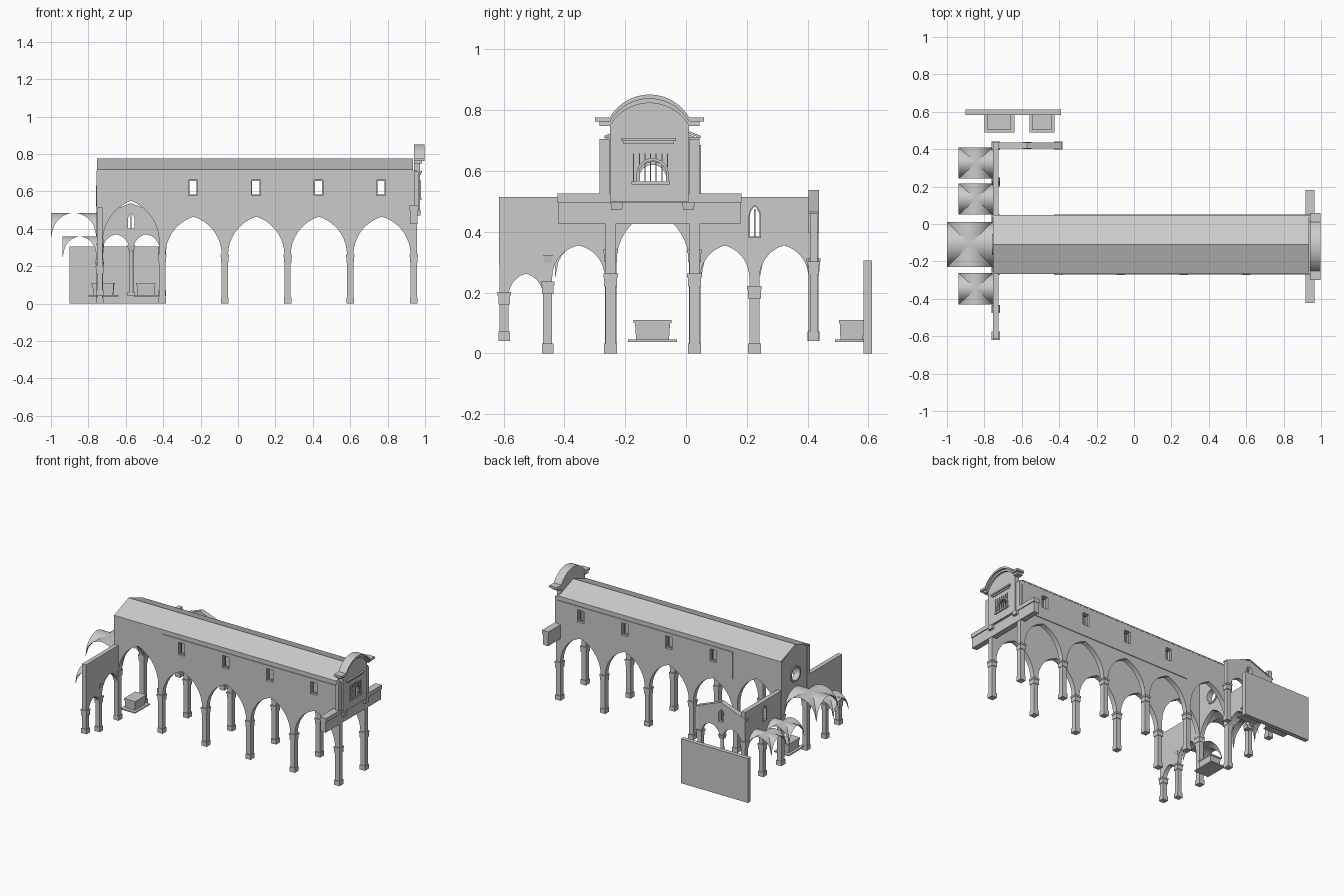
import bpy, bmesh, math
from mathutils import Matrix

if "Cube" in bpy.data.objects:
    bpy.data.objects.remove(bpy.data.objects["Cube"])

MID = -0.11  # nave centre line in y


def link(name, mesh):
    ob = bpy.data.objects.new(name, mesh)
    bpy.context.scene.collection.objects.link(ob)
    return ob


def box(name, x0, x1, y0, y1, z0, z1, taper=1.0):
    bm = bmesh.new()
    bmesh.ops.create_cube(bm, size=1)
    for v in bm.verts:
        k = taper if v.co.z < 0 else 1
        v.co = ((x0 + x1) / 2 + v.co.x * k * (x1 - x0),
                (y0 + y1) / 2 + v.co.y * k * (y1 - y0),
                z0 + (v.co.z + .5) * (z1 - z0))
    me = bpy.data.meshes.new(name)
    bm.to_mesh(me)
    bm.free()
    return link(name, me)


def slab(name, axis, at, thick, loops):
    """Upright slab from an outline plus holes; axis is the slab's normal."""
    cu = bpy.data.curves.new(name, 'CURVE')
    cu.dimensions, cu.fill_mode, cu.extrude = '2D', 'BOTH', thick / 2
    for pts in loops:
        sp = cu.splines.new('POLY')
        sp.points.add(len(pts) - 1)
        for p, (u, v) in zip(sp.points, pts):
            p.co = (u, v, 0, 1)
        sp.use_cyclic_u = True
    tmp = bpy.data.objects.new(name + "_tmp", cu)
    me = bpy.data.meshes.new_from_object(tmp)
    bpy.data.objects.remove(tmp)
    if axis == 'Y':
        m = Matrix(((1, 0, 0, 0), (0, 0, -1, at), (0, 1, 0, 0), (0, 0, 0, 1)))
    else:
        m = Matrix(((0, 0, 1, at), (1, 0, 0, 0), (0, 1, 0, 0), (0, 0, 0, 1)))
    me.transform(m)
    bm = bmesh.new()
    bm.from_mesh(me)
    bmesh.ops.remove_doubles(bm, verts=bm.verts, dist=1e-5)
    bmesh.ops.recalc_face_normals(bm, faces=bm.faces)
    bm.to_mesh(me)
    bm.free()
    me.name = name
    return link(name, me)


def arch(u0, u1, spring, apex, n=9):
    """Pointed (or round) arch points from left to right springing."""
    a, r, m = (u1 - u0) / 2, apex - spring, (u0 + u1) / 2
    c = max((r * r - a * a) / (2 * a), 0)
    R, k = a + c, math.acos(c / (a + c))
    s = r / (R * math.sin(k))
    half = [(R * math.cos(k * i / n) - c, spring + s * R * math.sin(k * i / n)) for i in range(n + 1)]
    return [(m - u, z) for u, z in half] + [(m + u, z) for u, z in half[-2::-1]]


def lancet(u0, u1, z0, spring, apex):
    return [(u0, z0)] + arch(u0, u1, spring, apex) + [(u1, z0)]


def rect(u0, u1, z0, z1):
    return [(u0, z0), (u0, z1), (u1, z1), (u1, z0)]


def arcade(piers, arches, top):
    pts = []
    for i, (a, b, z) in enumerate(piers):
        pts += [(a, z), (b, z)]
        if i < len(arches):
            pts += arch(b, piers[i + 1][0], *arches[i])
    return pts + top


def pier_trim(name, x, y, w, d, z0, cap):
    box(name + "_base", x - w / 2 - .004, x + w / 2 + .004, y - d / 2 - .004, y + d / 2 + .004, z0, z0 + .032)
    box(name + "_capital", x - w / 2 - .004, x + w / 2 + .004, y - d / 2 - .004, y + d / 2 + .004, cap - .03, cap)
    box(name + "_abacus", x - w / 2 - .007, x + w / 2 + .007, y - d / 2 - .007, y + d / 2 + .007, cap, cap + .012)


# Nave side walls with arcades, clerestory windows and outer panels
xs = [-.74, -.405, -.07, .265, .60, .94]
wx = [-.24, .095, .43, .765]
holes = [rect(x - .024, x + .024, .578, .662) for x in wx]
for side, s in (("front", -1), ("back", 1)):
    y = MID + s * .138
    out = arcade([(x - .017, x + .017, 0) for x in xs], [(.33, .55)] + [(.26, .465)] * 4,
                 [(.957, .712), (-.757, .712)])
    slab(f"nave_wall_{side}", 'Y', y, .034, [out] + holes)
    slab(f"clerestory_panel_{side}", 'Y', y + s * .019, .006, [rect(-.39, .945, .5, .685)] + holes)
    for i, x in enumerate(wx):
        slab(f"window_frame_{side}_{i}", 'Y', y, .012,
             [rect(x - .025, x + .025, .577, .663), rect(x - .019, x + .019, .584, .656)])
    for i, x in enumerate(xs):
        pier_trim(f"pier_{side}_{i}", x, y, .032, .034, 0, .33 if i == 0 else .25)

# Nave roof
slab("nave_roof", 'X', .09, 1.69, [[(MID - .158, .708), (MID, .768), (MID + .158, .708),
                                    (MID + .158, .716), (MID, .776), (MID - .158, .716)]])

# Cross wall with chapel arches, gable and round window
top = [(.435, .515), (.045, .515), (.045, .705), (MID, .77), (-.265, .705), (-.265, .515), (-.615, .515)]
piers = [(-.613, -.583, .04), (-.47, -.44, 0), (-.267, -.229, 0), (.01, .047, 0), (.208, .242, 0), (.403, .435, .04)]
oculus = [(MID + .045 * math.cos(t * math.pi / 12), .575 + .045 * math.sin(t * math.pi / 12)) for t in range(24)]
ring = [(MID + (u - MID) * 1.25, .575 + (v - .575) * 1.25) for u, v in oculus]
win = lancet(.21, .242, .385, .45, .482)
slab("cross_wall", 'X', -.74, .03,
     [arcade(piers, [(.19, .262), (.25, .355), (.30, .47), (.25, .355), (.25, .355)], top), oculus, win])
slab("round_window_frame", 'X', -.74, .04, [ring, oculus])
slab("cross_wall_window_frame", 'X', -.74, .04, [lancet(.206, .246, .38, .45, .488), win])
box("cross_wall_mullion", -.745, -.735, .2235, .2285, .385, .475)
for i, ((a, b, z), cap) in enumerate(zip(piers, (.19, .225, .24, .24, .21, .30))):
    if i not in (2, 3):
        pier_trim(f"cross_pier_{i}", -.74, (a + b) / 2, .032, b - a, z, cap)
box("wall_corbel", -.757, -.72, -.47, -.437, .298, .323, .8)

# Transept end wall: twin arches, slender column, lancet, gabled top
lx = lancet(-.588, -.554, .402, .45, .482)
slab("transept_wall", 'Y', .42, .026,
     [arcade([(-.757, -.722, .04), (-.582, -.56, .30), (-.42, -.39, .04)], [(.29, .37)] * 2,
             [(-.39, .46), (-.572, .53), (-.757, .46)]), lx])
slab("transept_window_frame", 'Y', .42, .036, [lancet(-.594, -.548, .396, .45, .49), lx])
box("transept_mullion", -.5735, -.5685, .415, .425, .402, .475)
slab("transept_coping", 'Y', .42, .034, [[(-.762, .458), (-.572, .529), (-.385, .458), (-.385, .465),
                                          (-.572, .537), (-.762, .465)]])
bm = bmesh.new()
bmesh.ops.create_cone(bm, cap_ends=True, segments=16, radius1=.013, radius2=.011, depth=.24,
                      matrix=Matrix.Translation((-.571, .42, .18)))
me = bpy.data.meshes.new("transept_column")
bm.to_mesh(me)
bm.free()
link("transept_column", me)
box("column_base", -.59, -.552, .402, .438, .04, .062)
box("column_capital", -.592, -.55, .402, .438, .285, .312, .7)
pier_trim("transept_pier", -.405, .42, .03, .028, .04, .29)


# Groin vaults over the chapels
def vault(name, x0, x1, y0, y1, spring, crown, n=16):
    bm = bmesh.new()
    a = (x1 - x0) / 2
    prof = arch(-1, 1, 0, 1.02, 40)

    def f(t):
        for (ua, za), (ub, zb) in zip(prof, prof[1:]):
            if ua <= t <= ub:
                return za + (zb - za) * (t - ua) / (ub - ua)
        return 0
    vs = []
    for i in range(n + 1):
        for j in range(n + 1):
            u, v = 2 * i / n - 1, 2 * j / n - 1
            h = f(-min(abs(u), abs(v)) + 0.0) / 1.02
            vs.append(bm.verts.new((x0 + a + a * u, (y0 + y1) / 2 + (y1 - y0) / 2 * v,
                                    spring + (crown - spring) * h)))
    for i in range(n):
        for j in range(n):
            p, q, r, s = (vs[i * (n + 1) + j], vs[(i + 1) * (n + 1) + j],
                          vs[(i + 1) * (n + 1) + j + 1], vs[i * (n + 1) + j + 1])
            if (i < n / 2) == (j < n / 2):
                tris = ((p, q, r), (p, r, s))
            else:
                tris = ((p, q, s), (q, r, s))
            for t in tris:
                bm.faces.new(t)
    me = bpy.data.meshes.new(name)
    bm.to_mesh(me)
    bm.free()
    link(name, me)


vault("chancel_vault", -1, -.755, -.23, .012, .35, .485)
for i, (y0, y1) in enumerate(((-.43, -.262), (.05, .217), (.243, .41))):
    vault(f"chapel_vault_{i}", -.937, -.755, y0, y1, .25, .358)


# Altar and wall tombs
def chest(name, x0, x1, y0, y1):
    box(name + "_step", x0, x1, y0, y1, .038, .046)
    dx, dy = (x1 - x0) * .14, (y1 - y0) * .14
    box(name + "_body", x0 + dx, x1 - dx, y0 + dy, y1 - dy, .046, .1, .94)
    box(name + "_lid", x0 + dx * .8, x1 - dx * .8, y0 + dy * .8, y1 - dy * .8, .1, .11)


chest("altar", -.76, -.65, -.19, -.03)
chest("tomb_left", -.80, -.64, .49, .60)
chest("tomb_right", -.56, -.425, .49, .60)
box("tomb_wall", -.9, -.39, .583, .612, 0, .305)

# Street facade: arched body with a barred window
R, dz = .15, .075


def bow(z, n=16, half=.13):
    k = math.asin(half / R)
    c = z + dz - R
    return [(MID - .01 + R * math.sin(k * t / n), c + R * math.cos(k * t / n)) for t in range(-n, n + 1)]


C = MID - .01
door = lancet(-.155, -.065, .565, .588, .633)
slab("facade_body", 'X', .957, .03, [[(-.25, .5)] + bow(.755) + [(.01, .5)], door])
slab("facade_window_arch", 'X', .968, .02, [lancet(-.163, -.057, .565, .588, .642), door])
for i in range(7):
    y = -.172 + i * .0185
    box(f"window_bar_{i}", .974, .978, y - .0015, y + .0015, .562, .658)
box("window_sill", .96, .98, -.18, -.052, .555, .565)
box("facade_lintel", .96, .985, -.212, -.033, .698, .708)
box("lintel_fillet", .96, .978, -.205, -.04, .688, .698)
for s in (-1, 1):
    y = C + s * .148
    box("facade_pilaster", .942, .964, y - .017, y + .017, .525, .705)
    box("facade_bracket", .94, .978, MID + s * .118 - .02, MID + s * .118 + .02, .472, .498, .9)

# Bowed cornice in two stepped layers
for nm, x1, lo, hi, e in (("cornice_lower", .984, .748, .764, .165), ("cornice_upper", .998, .762, .776, .18)):
    pts = [(C - e, lo), (C - e, hi)] + bow(hi) + [(C + e, hi), (C + e, lo)] + bow(lo)[::-1]
    slab(nm, 'X', (.94 + x1) / 2, x1 - .94, [pts])

# Beam across the facade on its two front piers
box("facade_beam", .922, .96, -.42, .18, .425, .497)
box("facade_beam_top", .918, .966, -.422, .183, .497, .525)

bpy.ops.object.select_all(action='DESELECT')
for ob in bpy.context.scene.objects:
    ob.select_set(True)
    bpy.context.view_layer.objects.active = ob
bpy.ops.object.shade_smooth_by_angle(angle=math.radians(25))
